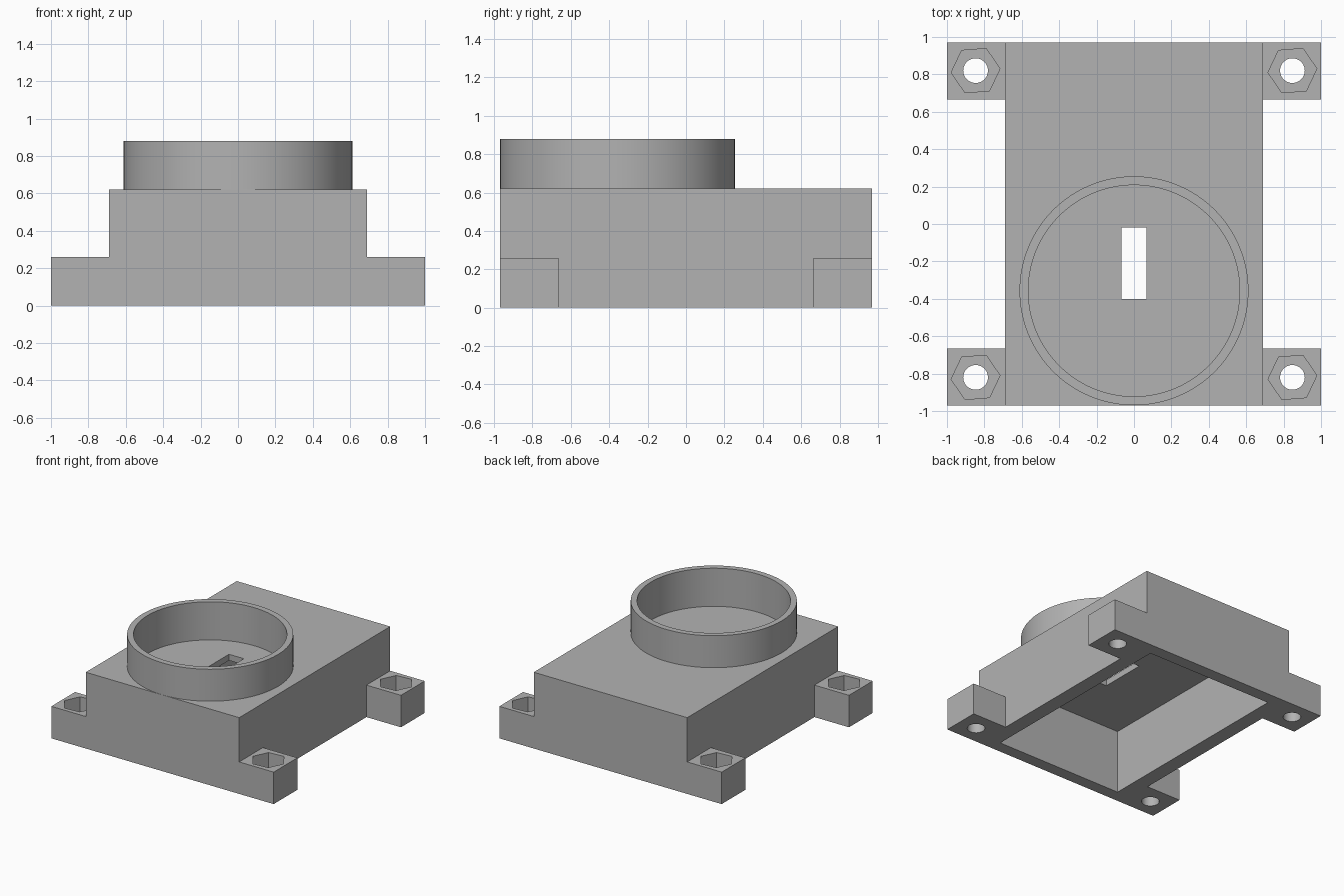
import bpy
import math

cube = bpy.data.objects.get("Cube")
if cube:
    bpy.data.objects.remove(cube, do_unlink=True)

# Main dimensions
BODY_X, HALF_Y, BODY_TOP = 0.69, 0.97, 0.62
TAB, TAB_TOP = 0.305, 0.26
RING_Y, RING_R, BORE_R, RING_TOP = -0.357, 0.612, 0.565, 0.88
SCREW_X, SCREW_Y = 0.847, 0.82

grey = bpy.data.materials.new("plain grey")
grey.use_nodes = True
colour = (0.45, 0.45, 0.45, 1)
grey.diffuse_color = colour
grey.node_tree.nodes["Principled BSDF"].inputs["Base Color"].default_value = colour


def box(name, x0, x1, y0, y1, z0, z1):
    bpy.ops.mesh.primitive_cube_add(
        size=1, location=((x0 + x1) / 2, (y0 + y1) / 2, (z0 + z1) / 2))
    ob = bpy.context.object
    ob.name = name
    ob.scale = (x1 - x0, y1 - y0, z1 - z0)
    bpy.ops.object.transform_apply(location=True, rotation=True, scale=True)
    ob.data.materials.append(grey)
    return ob


def prism(name, x, y, radius, z0, z1, sides, turn=0):
    bpy.ops.mesh.primitive_cylinder_add(
        vertices=sides, radius=radius, depth=z1 - z0,
        location=(x, y, (z0 + z1) / 2), rotation=(0, 0, turn))
    ob = bpy.context.object
    ob.name = name
    bpy.ops.object.transform_apply(location=True, rotation=True, scale=True)
    ob.data.materials.append(grey)
    return ob


def combine(target, other, operation):
    mod = target.modifiers.new(other.name, "BOOLEAN")
    mod.operation = operation
    mod.solver = "EXACT"
    mod.object = other
    bpy.context.view_layer.objects.active = target
    bpy.ops.object.modifier_apply(modifier=mod.name)
    bpy.data.objects.remove(other, do_unlink=True)


# Housing block and the raised round collar
housing = box("housing", -BODY_X, BODY_X, -HALF_Y, HALF_Y, 0, BODY_TOP)
collar = prism("collar", 0, RING_Y, RING_R, BODY_TOP - 0.03, RING_TOP, 128)
combine(housing, collar, "UNION")

corners = [(sx, sy) for sx in (-1, 1) for sy in (-1, 1)]

# Corner mounting tabs, overlapping into the housing wall
for sx, sy in corners:
    xs = sorted((sx * (BODY_X - 0.05), sx))
    ys = sorted((sy * (HALF_Y - TAB), sy * HALF_Y))
    combine(housing, box("mounting_tab", *xs, *ys, 0, TAB_TOP), "UNION")

# Hollow underside, collar bore and cable slot
combine(housing, box("cavity", -0.57, 0.57, -0.87, 0.87, -0.1, 0.52), "DIFFERENCE")
combine(housing, prism("bore", 0, RING_Y, BORE_R, 0.57, 1, 128), "DIFFERENCE")
combine(housing, box("slot", -0.067, 0.067, -0.4, -0.02, 0.4, 0.7), "DIFFERENCE")

# Screw holes with hexagonal nut pockets
for sx, sy in corners:
    x, y = sx * SCREW_X, sy * SCREW_Y
    # the hexagon has a corner close to the x axis
    turn = math.radians(34.5)
    combine(housing, prism("nut_pocket", x, y, 0.131, 0.11, 0.4, 6, turn), "DIFFERENCE")
    combine(housing, prism("screw_hole", x, y, 0.066, -0.1, 0.4, 48), "DIFFERENCE")

# Keep one material slot and smooth only the round walls
housing.data.materials.clear()
housing.data.materials.append(grey)
for face in housing.data.polygons:
    face.material_index = 0
bpy.ops.object.select_all(action="DESELECT")
housing.select_set(True)
bpy.context.view_layer.objects.active = housing
bpy.ops.object.shade_smooth_by_angle(angle=math.radians(30))
